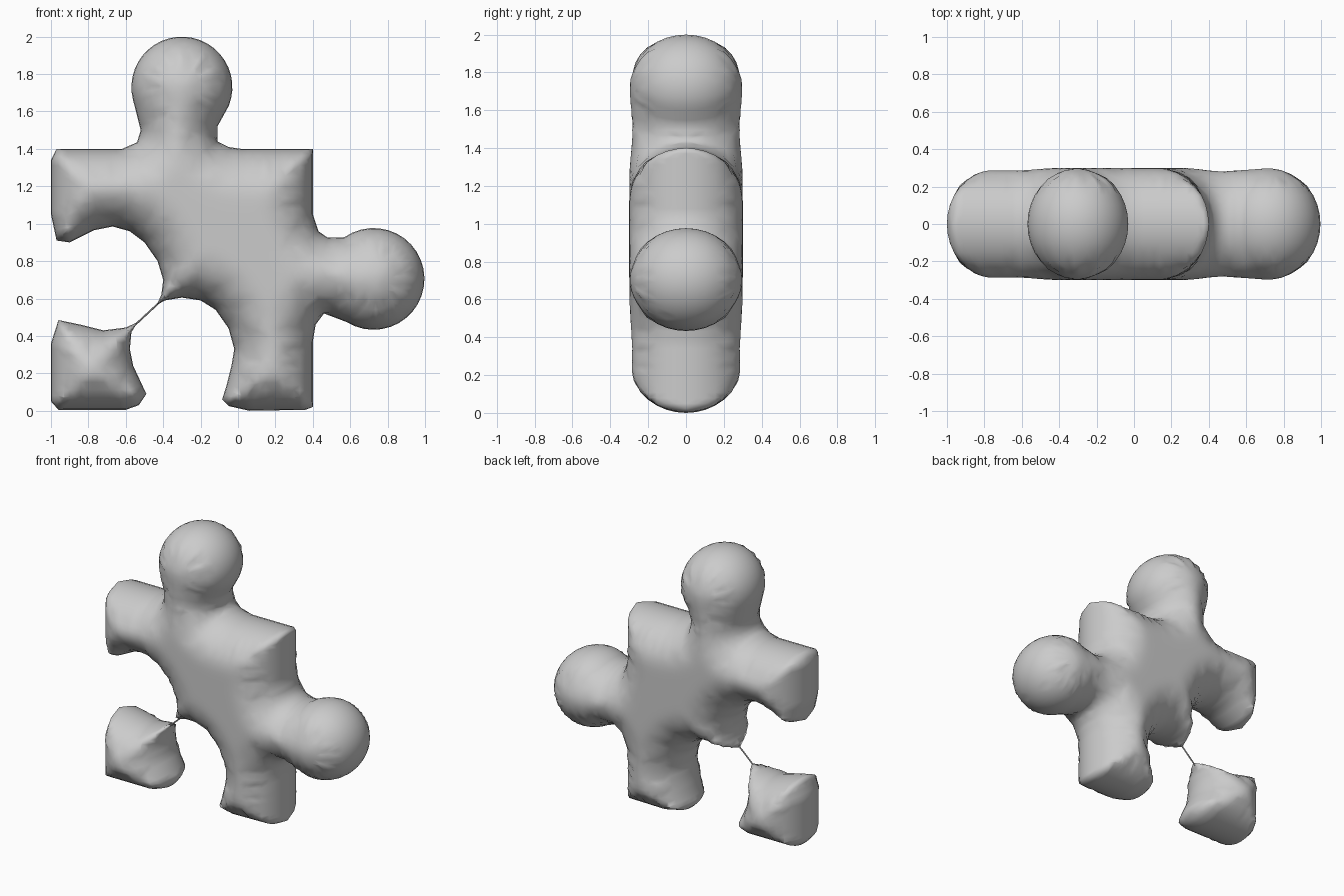
import bpy, bmesh, math
from mathutils import Vector
from mathutils.geometry import delaunay_2d_cdt

if "Cube" in bpy.data.objects:
    bpy.data.objects.remove(bpy.data.objects["Cube"])

HALF = 0.30    # half thickness
ROUND = 0.27   # width of the rounded rim
PINCH = Vector((-0.42, 0.62))


def arc(cx, cz, r, a0, a1, n=24):
    return [(cx + r * math.cos(math.radians(a0 + (a1 - a0) * i / n)),
             cz + r * math.sin(math.radians(a0 + (a1 - a0) * i / n))) for i in range(n + 1)]


def resample(points, step=0.03):
    out = []
    for a, b in zip(points, points[1:] + points[:1]):
        a, b = Vector(a), Vector(b)
        n = max(1, round((b - a).length / step))
        out += [a.lerp(b, i / n) for i in range(n)]
    return out


def edge_distance(p, loop):
    best = 9.0
    for i, b in enumerate(loop):
        a = loop[i - 1]
        ab = b - a
        t = max(0.0, min(1.0, (p - a).dot(ab) / ab.length_squared))
        best = min(best, (p - a - ab * t).length_squared)
    return math.sqrt(best)


def inside(p, loop):
    hit = False
    for i, b in enumerate(loop):
        a = loop[i - 1]
        if (a.y > p.y) != (b.y > p.y) and p.x < a.x + (b.x - a.x) * (p.y - a.y) / (b.y - a.y):
            hit = not hit
    return hit


def puffed(name, outline):
    """Inflate a clockwise x-z outline into a pillow with an elliptical rim."""
    loop = resample(outline)[::-1]
    n = len(loop)
    pts, used = list(loop), set()
    # rings running parallel to the outline
    for deg in (10, 20, 31, 42, 53, 63):
        d = ROUND * (1 - math.cos(math.radians(deg)))
        for i in range(n):
            t = (loop[(i + 1) % n] - loop[i - 1]).normalized()
            p = loop[i] + Vector((-t.y, t.x)) * d
            key = (deg, round(p.x / 0.02), round(p.y / 0.02))
            if key not in used and inside(p, loop) and edge_distance(p, loop) > d * 0.9:
                used.add(key)
                pts.append(p)
    # grid over the middle
    for i in range(-30, 31):
        for j in range(0, 61):
            p = Vector((i * 0.035 + (j % 2) * 0.017, j * 0.034))
            if inside(p, loop) and edge_distance(p, loop) > 0.165:
                pts.append(p)
    verts, _, faces, *_ = delaunay_2d_cdt(pts, [], [list(range(n))], 1, 1e-5)

    bm = bmesh.new()
    front, back = [], []
    for p in verts:
        d = edge_distance(p, loop)
        if d < 1e-4:
            v = bm.verts.new((p.x, 0, p.y))
            front.append(v)
            back.append(v)
            continue
        r = ROUND - 0.12 * math.exp(-((p - PINCH).length / 0.17) ** 2)
        h = HALF * math.sqrt(1 - (1 - min(d / r, 1)) ** 2)
        front.append(bm.verts.new((p.x, -h, p.y)))
        back.append(bm.verts.new((p.x, h, p.y)))
    for f in faces:
        if all(front[i] is back[i] for i in f):
            continue
        bm.faces.new([front[i] for i in f])
        bm.faces.new([back[i] for i in reversed(f)])
    # soften the ridges of the puffed surface
    for _ in range(3):
        bmesh.ops.smooth_vert(bm, verts=[v for v in bm.verts if abs(v.co.y) > 0.2],
                              factor=0.4, use_axis_y=True)
    bmesh.ops.delete(bm, geom=[v for v in bm.verts if not v.link_faces], context='VERTS')
    bmesh.ops.recalc_face_normals(bm, faces=bm.faces)
    for f in bm.faces:
        f.smooth = True
    mesh = bpy.data.meshes.new(name)
    bm.to_mesh(mesh)
    bm.free()
    obj = bpy.data.objects.new(name, mesh)
    bpy.context.collection.objects.link(obj)
    return obj


# main piece: square with two knobs and two round sockets
top_knob = arc(-0.30, 1.73, 0.27, 195, -22)
side_knob = arc(0.725, 0.705, 0.272, 125, -122)
bottom_socket = [(-0.085, 0.06), (-0.06, 0.14), (-0.035, 0.24), (-0.02, 0.33), (-0.05, 0.44),
                 (-0.12, 0.54), (-0.2, 0.59), (-0.3, 0.605), (-0.39, 0.59), (-0.435, 0.565)]
left_socket = [(-0.41, 0.62), (-0.40, 0.70), (-0.43, 0.80), (-0.50, 0.90), (-0.58, 0.96),
               (-0.67, 0.985), (-0.77, 0.965), (-0.90, 0.90), (-0.97, 0.91)]
puffed("puzzle_body",
       [(-1, 1.34), (-0.97, 1.4), (-0.62, 1.4), (-0.54, 1.435), (-0.52, 1.5)] + top_knob
       + [(-0.11, 1.52), (-0.11, 1.44), (-0.05, 1.41), (0.02, 1.4), (0.4, 1.4),
          (0.4, 1.05), (0.43, 0.96), (0.48, 0.925)] + side_knob
       + [(0.46, 0.52), (0.415, 0.46), (0.4, 0.37), (0.4, 0.02), (0.36, 0.005),
          (0.06, 0), (-0.05, 0.025)] + bottom_socket + left_socket + [(-1, 1.05)])

# loose corner between the two sockets
puffed("corner_block",
       [(-1, 0.05), (-1, 0.36), (-0.96, 0.485), (-0.84, 0.46), (-0.72, 0.43), (-0.6, 0.445),
        (-0.535, 0.475), (-0.57, 0.42), (-0.578, 0.33), (-0.56, 0.24), (-0.49, 0.09),
        (-0.53, 0.03), (-0.6, 0.005), (-0.96, 0.005)])

# thin strand joining the corner to the body
a, b = Vector((-0.56, 0, 0.45)), Vector((-0.42, 0, 0.58))
bpy.ops.mesh.primitive_cylinder_add(vertices=8, radius=0.005, depth=(b - a).length,
                                    location=(a + b) / 2,
                                    rotation=(b - a).to_track_quat('Z', 'Y').to_euler())
bpy.context.object.name = "thin_strand"
